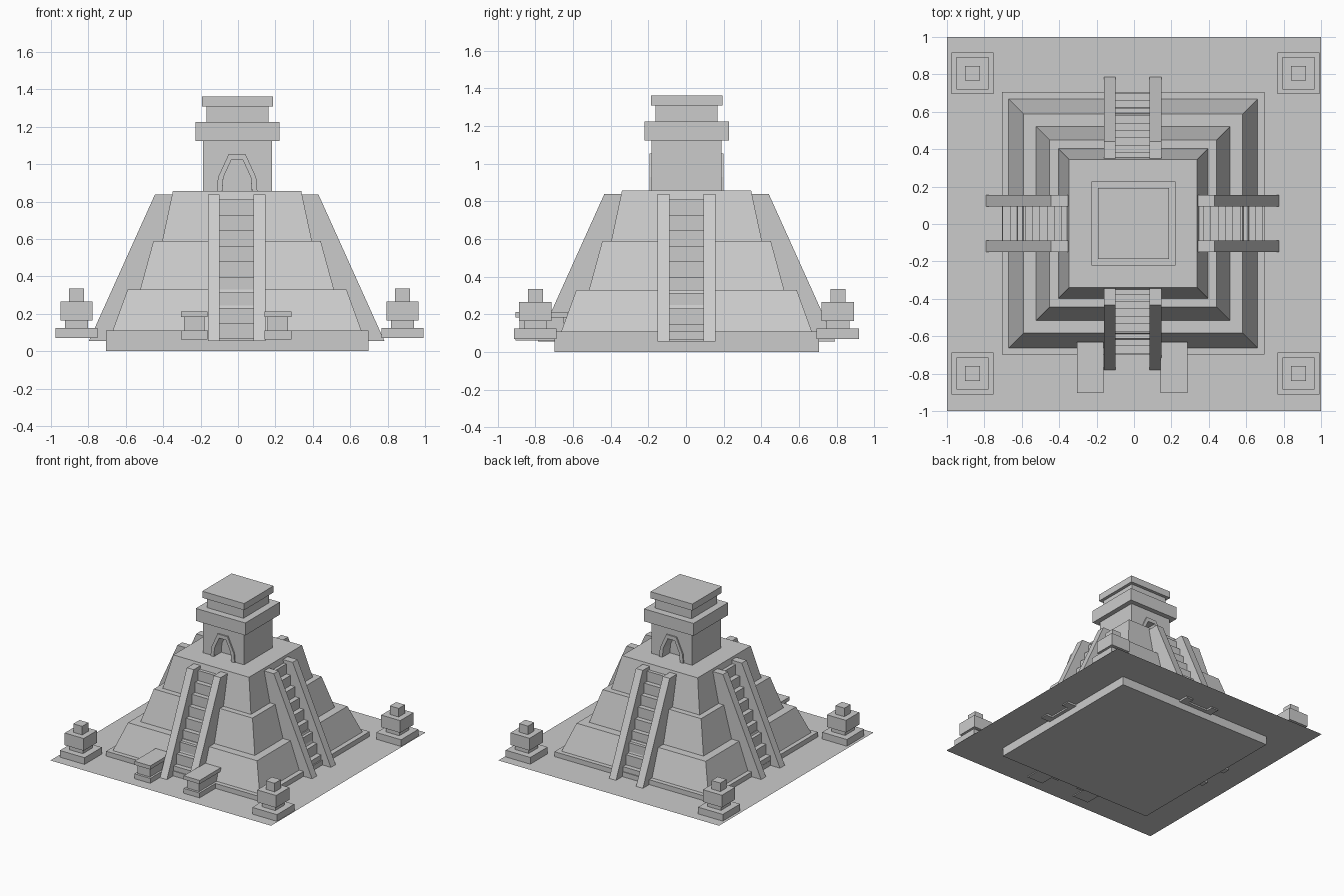
import bpy, bmesh, math
from mathutils import Matrix, Vector

if "Cube" in bpy.data.objects:
    bpy.data.objects.remove(bpy.data.objects["Cube"])

stone = bpy.data.materials.new("grey_stone")
stone.diffuse_color = (0.6, 0.6, 0.6, 1)
stone.use_nodes = True
stone.node_tree.nodes["Principled BSDF"].inputs["Base Color"].default_value = stone.diffuse_color
CX, CY = -0.005, 0.003          # centre of the pyramid


def finish(name, bm, offset=(0, 0, 0), turn=0):
    bmesh.ops.recalc_face_normals(bm, faces=bm.faces)
    me = bpy.data.meshes.new(name)
    bm.transform(Matrix.Translation(Vector(offset)) @ Matrix.Rotation(turn, 4, 'Z'))
    bm.to_mesh(me)
    bm.free()
    me.materials.append(stone)
    ob = bpy.data.objects.new(name, me)
    bpy.context.collection.objects.link(ob)
    return ob


def add_block(bm, hx, hy, z0, z1, taper=1.0, at=(0, 0)):
    """Block with half sizes hx, hy; the top is scaled by taper."""
    m = (Matrix.Translation((at[0], at[1], (z0 + z1) / 2))
         @ Matrix.Diagonal((2 * hx, 2 * hy, z1 - z0, 1)))
    vs = bmesh.ops.create_cube(bm, size=1, matrix=m)["verts"]
    for v in vs:
        if v.co.z > (z0 + z1) / 2:
            v.co.x = at[0] + (v.co.x - at[0]) * taper
            v.co.y = at[1] + (v.co.y - at[1]) * taper


def add_prism(bm, pts, direction):
    """Extrude a closed 3D outline along a direction."""
    face = bm.faces.new([bm.verts.new(p) for p in pts])
    ext = bmesh.ops.extrude_face_region(bm, geom=[face], use_keep_orig=True)["geom"]
    for v in (g for g in ext if isinstance(g, bmesh.types.BMVert)):
        v.co += Vector(direction)


# Ground sheet
bm = bmesh.new()
bmesh.ops.create_grid(bm, x_segments=1, y_segments=1, size=1)
ground = finish("ground_sheet", bm, (0, 0, 0.07))

# Foundation and sloping tiers
bm = bmesh.new()
add_block(bm, 0.702, 0.702, 0, 0.11)
finish("foundation", bm, (CX + 0.002, CY, 0))
for i, (low, high, z0, z1) in enumerate([(0.665, 0.585, 0.11, 0.33),
                                         (0.518, 0.447, 0.33, 0.59),
                                         (0.40, 0.343, 0.59, 0.857)]):
    bm = bmesh.new()
    add_block(bm, low, low, z0, z1, high / low)
    finish(f"tier_{i + 1}", bm, (CX, CY, 0))

# Staircases with side ramps, one on each side
RISE, RUN = 0.0826, 0.0395
for name, turn in (("front", 0), ("right", 90), ("back", 180), ("left", 270)):
    turn = math.radians(turn)
    bm = bmesh.new()
    outline = [(0, -0.34, 0.055)]
    y, z = -0.735, 0.055
    outline.append((0, y, z))
    for i in range(10):
        z = 0.067 + RISE * i
        outline.append((0, y, z))
        y = min(y + RUN, -0.34)
        outline.append((0, y, z))
    add_prism(bm, [(-0.091, p[1], p[2]) for p in outline], (0.182, 0, 0))
    finish(f"{name}_steps", bm, (CX - 0.002, CY, 0), turn)
    bm = bmesh.new()
    for x in (-0.153, 0.091):
        add_prism(bm, [(x, -0.79, 0.055), (x, -0.437, 0.838),
                       (x, -0.338, 0.838), (x, -0.338, 0.055)], (0.062, 0, 0))
    finish(f"{name}_stair_ramps", bm, (CX - 0.002, CY, 0), turn)

# Temple body with recessed doorways at front and back
bm = bmesh.new()
add_block(bm, 0.185, 0.185, 0.85, 1.123)
body = finish("temple_body", bm, (CX + 0.002, CY, 0))

INNER = [(0.08, 0.85), (0.073, 0.93), (0.031, 1.022)]
OUTER = [(0.109, 0.85), (0.102, 0.93), (0.045, 1.053)]


def arch(half):
    return half + [(-x, z) for x, z in reversed(half)]


bm = bmesh.new()
for s in (-1, 1):
    add_prism(bm, [(x, s * 0.25, z - (0.01 if z == 0.85 else 0)) for x, z in arch(INNER)],
              (0, -s * 0.15, 0))
cutter = finish("doorway_cutter", bm, (CX, CY, 0))
cutter.hide_render = True
cutter.hide_viewport = True
cut = body.modifiers.new("doorways", 'BOOLEAN')
cut.operation = 'DIFFERENCE'
cut.solver = 'EXACT'
cut.object = cutter

# Raised frames around the doorways
for name, s in (("front", -1), ("back", 1)):
    bm = bmesh.new()
    ring = arch(OUTER) + list(reversed(arch(INNER)))
    add_prism(bm, [(x, s * 0.196, z) for x, z in ring], (0, -s * 0.03, 0))
    finish(f"{name}_door_frame", bm, (CX, CY, 0))

# Temple cornice, neck and roof slab
for name, h, z0, z1 in (("temple_cornice", 0.224, 1.123, 1.225),
                        ("temple_neck", 0.165, 1.225, 1.308),
                        ("temple_roof", 0.19, 1.308, 1.362)):
    bm = bmesh.new()
    add_block(bm, h, h, z0, z1)
    finish(name, bm, (CX + 0.002, CY, 0))

# Corner pillars
for sx in (-1, 1):
    for sy in (-1, 1):
        bm = bmesh.new()
        for h, z0, z1 in ((0.112, 0.07, 0.125), (0.061, 0.125, 0.165),
                          (0.086, 0.165, 0.265), (0.04, 0.265, 0.335)):
            add_block(bm, h, h, z0, z1)
        side = ("left" if sx < 0 else "right") + ("_front" if sy < 0 else "_back")
        finish(f"{side}_pillar", bm, (0.008 + sx * 0.872, 0.003 + sy * 0.803, 0))

# Stone altars beside the front stairs
for name, x in (("left_altar", -0.234), ("right_altar", 0.213)):
    bm = bmesh.new()
    for hx, hy, z0, z1 in ((0.072, 0.137, 0.062, 0.11), (0.055, 0.118, 0.11, 0.183),
                           (0.072, 0.137, 0.183, 0.213)):
        add_block(bm, hx, hy, z0, z1)
    finish(name, bm, (x, -0.767, 0))
